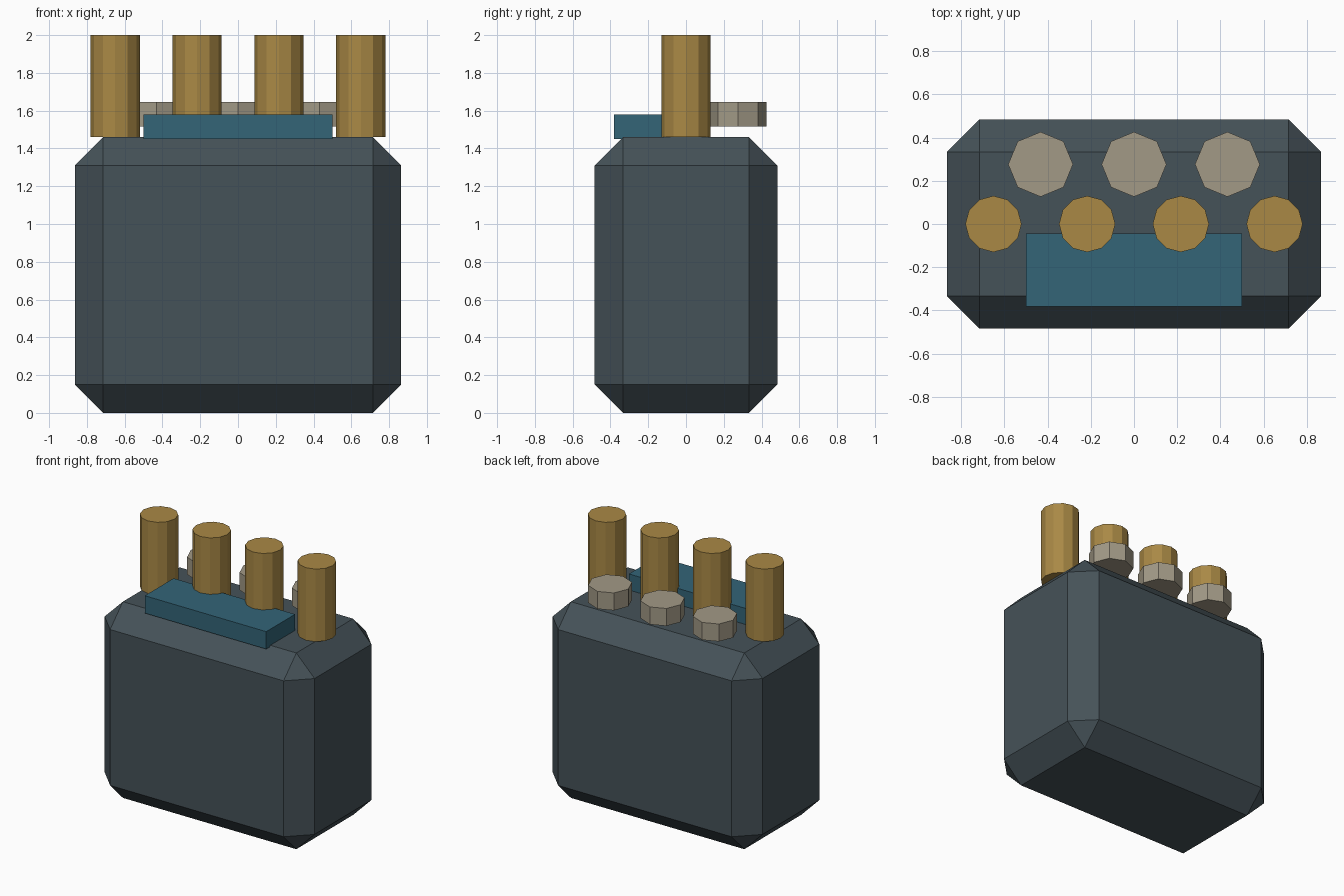
import bpy

if "Cube" in bpy.data.objects:
    bpy.data.objects.remove(bpy.data.objects["Cube"])


def material(name, rgb):
    m = bpy.data.materials.new(name)
    m.diffuse_color = (*rgb, 1)
    m.use_nodes = True
    m.node_tree.nodes["Principled BSDF"].inputs["Base Color"].default_value = m.diffuse_color
    return m


def finish(name, mat):
    ob = bpy.context.object
    ob.name = name
    ob.data.materials.append(mat)
    return ob


def box(name, lo, hi, mat):
    centre = [(a + b) / 2 for a, b in zip(lo, hi)]
    bpy.ops.mesh.primitive_cube_add(size=1, location=centre)
    ob = finish(name, mat)
    ob.scale = [b - a for a, b in zip(lo, hi)]
    bpy.ops.object.transform_apply(location=False, rotation=False, scale=True)
    return ob


def peg(name, sides, radius, x, y, z0, z1, mat):
    bpy.ops.mesh.primitive_cylinder_add(vertices=sides, radius=radius, depth=z1 - z0,
                                        location=(x, y, (z0 + z1) / 2))
    return finish(name, mat)


slate = material("slate", (0.060, 0.084, 0.098))
brass = material("brass", (0.40, 0.25, 0.06))
teal = material("teal", (0.033, 0.128, 0.187))
stone = material("stone", (0.36, 0.32, 0.24))

# Chamfered main body
body = box("body", (-0.864, -0.484, 0), (0.864, 0.484, 1.46), slate)
bevel = body.modifiers.new("chamfer", "BEVEL")
bevel.width = 0.15
bevel.segments = 1

# Front plate on the top face
box("top_plate", (-0.5, -0.382, 1.45), (0.5, -0.043, 1.58), teal)

# Row of tall pins
for i in range(4):
    peg(f"pin_{i + 1}", 12, 0.13, -0.65 + i * 1.3 / 3, 0, 1.46, 2.0, brass)

# Row of octagonal caps hovering just above the top face
for i in range(3):
    peg(f"cap_{i + 1}", 8, 0.15, (i - 1) * 0.432, 0.276, 1.517, 1.647, stone)
